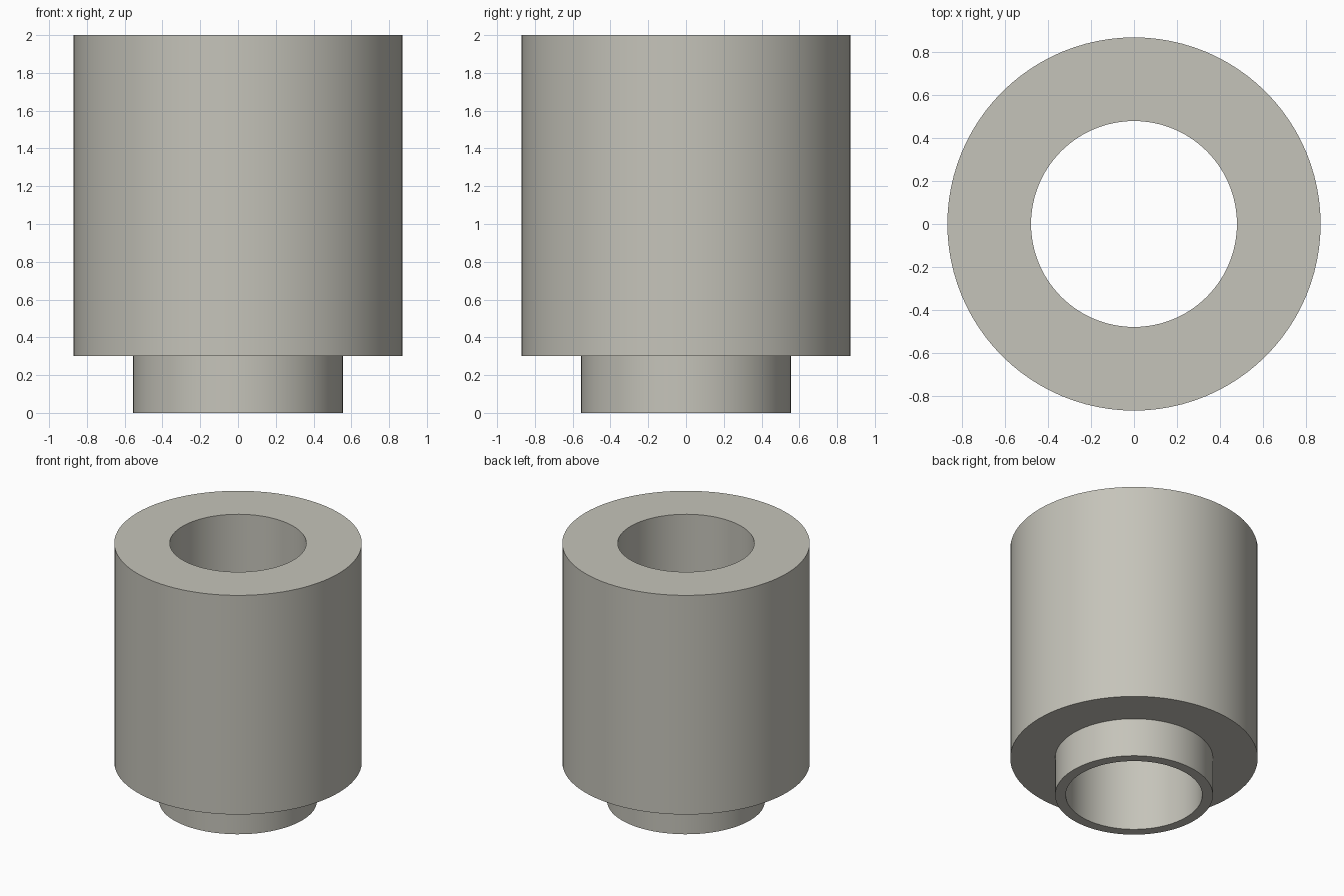
import bpy
import bmesh
import math

cube = bpy.data.objects.get("Cube")
if cube:
    bpy.data.objects.remove(cube, do_unlink=True)

SIDES = 96
BORE, SPIGOT, BODY = 0.48, 0.555, 0.87
SHOULDER, TOP = 0.3, 2.0

# Warm grey material
grey = bpy.data.materials.new("warm_grey")
grey.use_nodes = True
colour = (0.56, 0.55, 0.49, 1)
grey.diffuse_color = colour
grey.node_tree.nodes["Principled BSDF"].inputs["Base Color"].default_value = colour

# Closed wall section (radius, height), revolved around z
profile = [(BORE, 0), (SPIGOT, 0), (SPIGOT, SHOULDER),
           (BODY, SHOULDER), (BODY, TOP), (BORE, TOP)]

bm = bmesh.new()
rings = []
for i in range(SIDES):
    a = math.tau * i / SIDES
    rings.append([bm.verts.new((r * math.cos(a), r * math.sin(a), z))
                  for r, z in profile])
for i, ring in enumerate(rings):
    after = rings[(i + 1) % SIDES]
    for j in range(len(profile)):
        k = (j + 1) % len(profile)
        bm.faces.new((ring[j], after[j], after[k], ring[k]))
bmesh.ops.recalc_face_normals(bm, faces=bm.faces)

mesh = bpy.data.meshes.new("stepped_bushing")
bm.to_mesh(mesh)
bm.free()
mesh.materials.append(grey)

# Stepped bushing with a straight through bore
bushing = bpy.data.objects.new("stepped_bushing", mesh)
bpy.context.collection.objects.link(bushing)
bpy.context.view_layer.objects.active = bushing
bushing.select_set(True)
bpy.ops.object.shade_smooth_by_angle(angle=math.radians(30))
